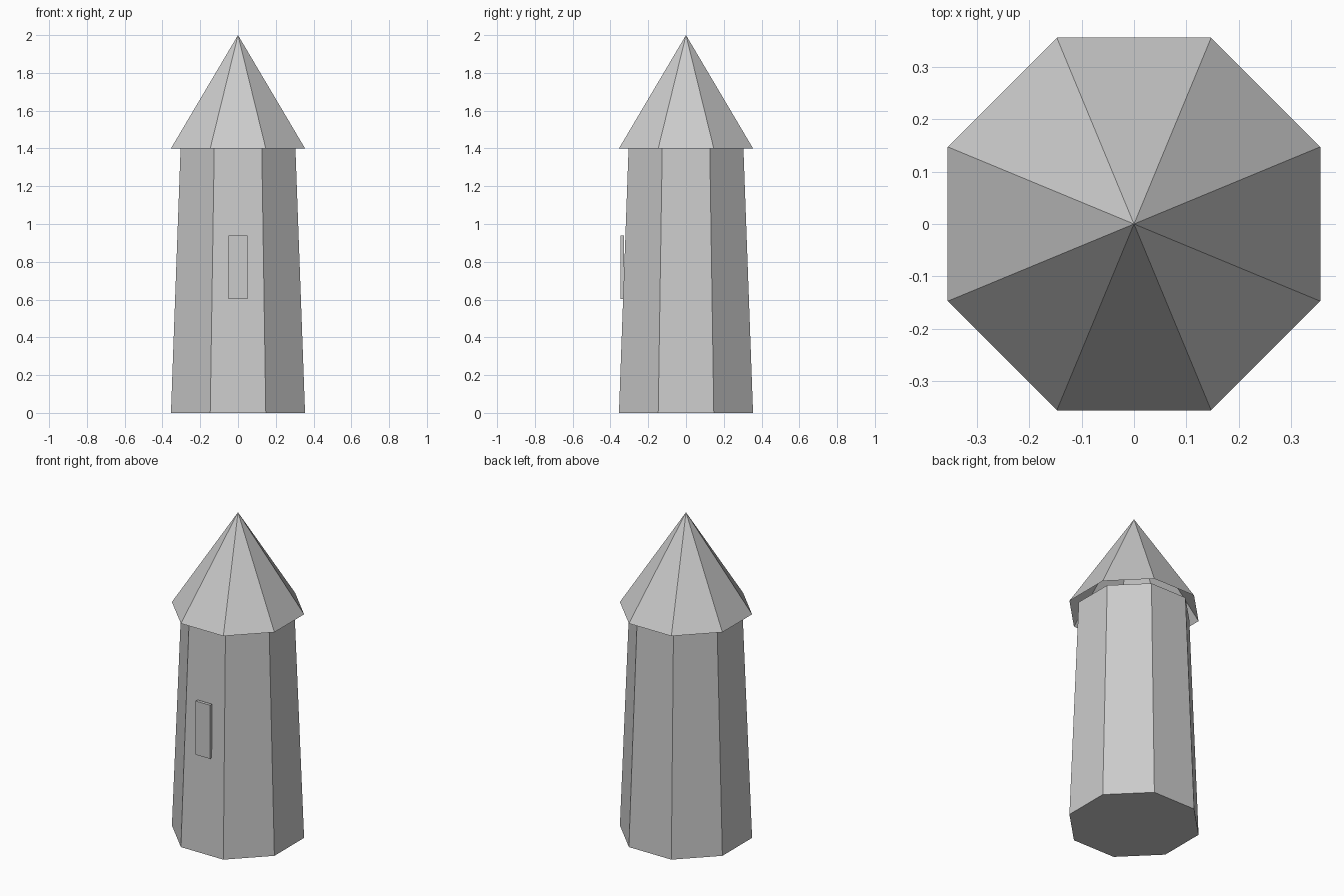
import bpy, bmesh, math
from mathutils import Matrix

if "Cube" in bpy.data.objects:
    bpy.data.objects.remove(bpy.data.objects["Cube"])

SIDES = 8
TO_CORNER = 1 / math.cos(math.pi / SIDES)  # flat-to-flat half width -> corner radius


def add_object(name, bm):
    bmesh.ops.recalc_face_normals(bm, faces=bm.faces)
    mesh = bpy.data.meshes.new(name)
    bm.to_mesh(mesh)
    bm.free()
    obj = bpy.data.objects.new(name, mesh)
    bpy.context.collection.objects.link(obj)
    return obj


def octagon_cone(name, half_bottom, half_top, z0, z1, capped):
    """Eight-sided tapered body with a flat side facing the front."""
    bm = bmesh.new()
    place = Matrix.Translation((0, 0, (z0 + z1) / 2)) @ Matrix.Rotation(math.pi / SIDES, 4, 'Z')
    bmesh.ops.create_cone(bm, cap_ends=capped, segments=SIDES,
                          radius1=half_bottom * TO_CORNER, radius2=half_top * TO_CORNER,
                          depth=z1 - z0, matrix=place)
    bmesh.ops.remove_doubles(bm, verts=bm.verts, dist=1e-5)
    return add_object(name, bm)


def box(name, lo, hi):
    bm = bmesh.new()
    centre = [(a + b) / 2 for a, b in zip(lo, hi)]
    size = [b - a for a, b in zip(lo, hi)]
    bmesh.ops.create_cube(bm, size=1, matrix=Matrix.Translation(centre) @ Matrix.Diagonal((*size, 1)))
    return add_object(name, bm)


# Tapered tower wall
octagon_cone("tower_wall", 0.355, 0.304, 0.0, 1.4, True)

# Pointed roof, open underneath
octagon_cone("roof", 0.355, 0.0, 1.4, 2.0, False)

# Window panel on the front
box("front_window", (-0.05, -0.348, 0.602), (0.05, -0.329, 0.938))
